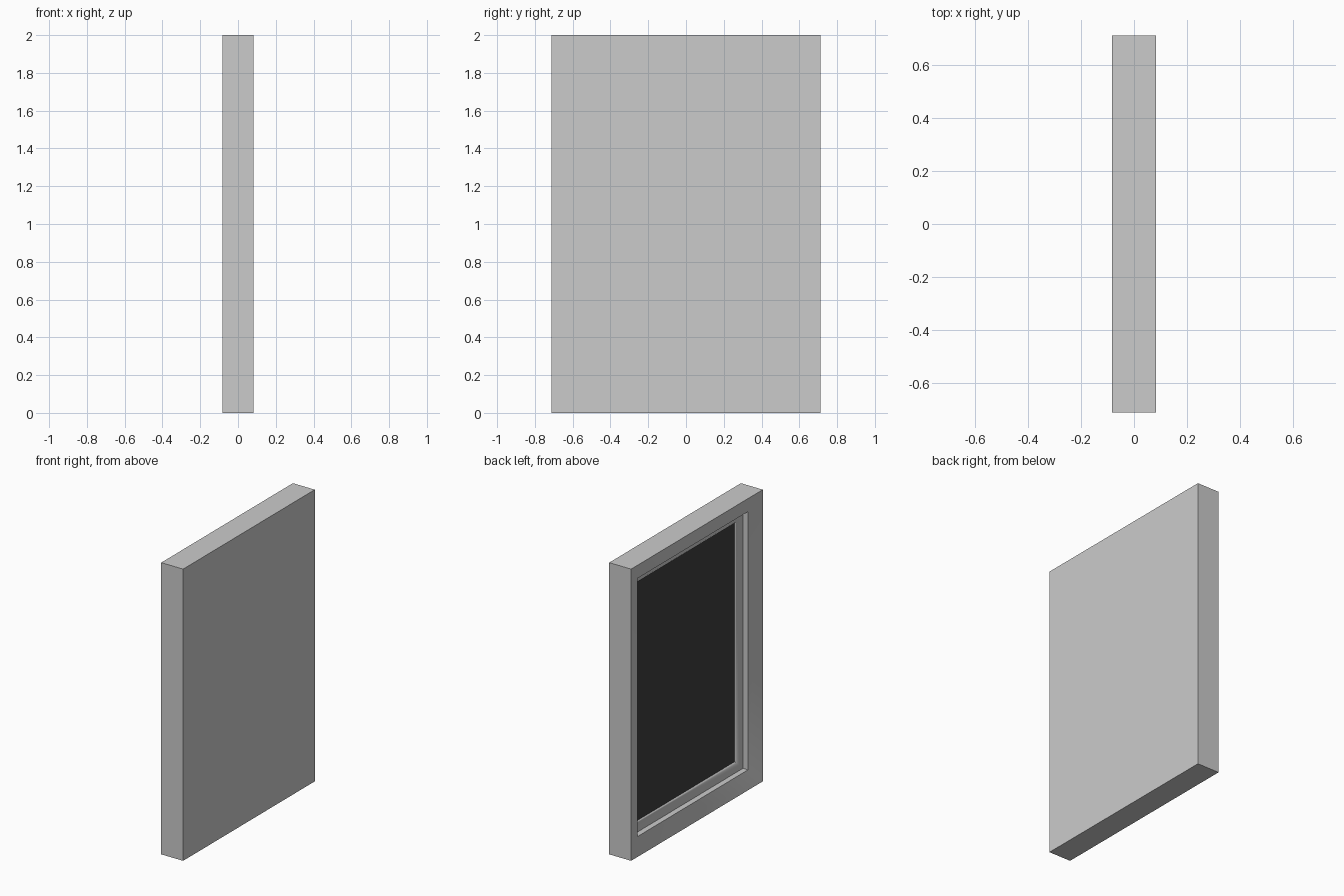
import bpy, bmesh, math

HALF_Y, HEIGHT, HALF_X = 0.713, 2.0, 0.083

cube = bpy.data.objects.get("Cube")
if cube:
    bpy.data.objects.remove(cube, do_unlink=True)


def make_material(name, value):
    mat = bpy.data.materials.new(name)
    mat.use_nodes = True
    colour = (value, value, value, 1)
    mat.diffuse_color = colour
    mat.node_tree.nodes["Principled BSDF"].inputs["Base Color"].default_value = colour
    return mat


def ring(bm, border, x):
    """Rectangle set in by border from the outer edge, at depth x."""
    y, low, high = HALF_Y - border, border, HEIGHT - border
    return [bm.verts.new((x, a, b))
            for a, b in ((-y, low), (y, low), (y, high), (-y, high))]


def build(name, profile, mat, cap_end):
    """Loft rectangular rings, closing the first one and optionally the last."""
    bm = bmesh.new()
    rings = [ring(bm, *point) for point in profile]
    bm.faces.new(rings[0])
    for a, b in zip(rings, rings[1:]):
        for i in range(4):
            j = (i + 1) % 4
            bm.faces.new((a[i], a[j], b[j], b[i]))
    if cap_end:
        bm.faces.new(rings[-1])
    bmesh.ops.recalc_face_normals(bm, faces=bm.faces)
    mesh = bpy.data.meshes.new(name)
    bm.to_mesh(mesh)
    bm.free()
    mesh.materials.append(mat)
    obj = bpy.data.objects.new(name, mesh)
    bpy.context.collection.objects.link(obj)
    return obj


grey = make_material("frame grey", 0.6)
black = make_material("panel black", 0.05)

# Frame: flat back, sloping face, straight step, then a rounded inner lip
STEP, LIP = 0.115, 0.18
STEP_X, LIP_X = -0.014, 0.004
profile = [(0, HALF_X), (0, -HALF_X), (STEP, -0.052)]
for i in range(7):
    t = math.radians(15 * i)
    profile.append((STEP + (LIP - STEP) * math.sin(t),
                    LIP_X + (STEP_X - LIP_X) * math.cos(t)))
profile.append((LIP, 0.03))
frame = build("frame", profile, grey, cap_end=True)

bpy.ops.object.select_all(action="DESELECT")
frame.select_set(True)
bpy.context.view_layer.objects.active = frame
bpy.ops.object.shade_smooth_by_angle(angle=math.radians(40))

# Dark panel filling the opening
build("panel", [(LIP, 0.03), (LIP, LIP_X)], black, cap_end=True)
